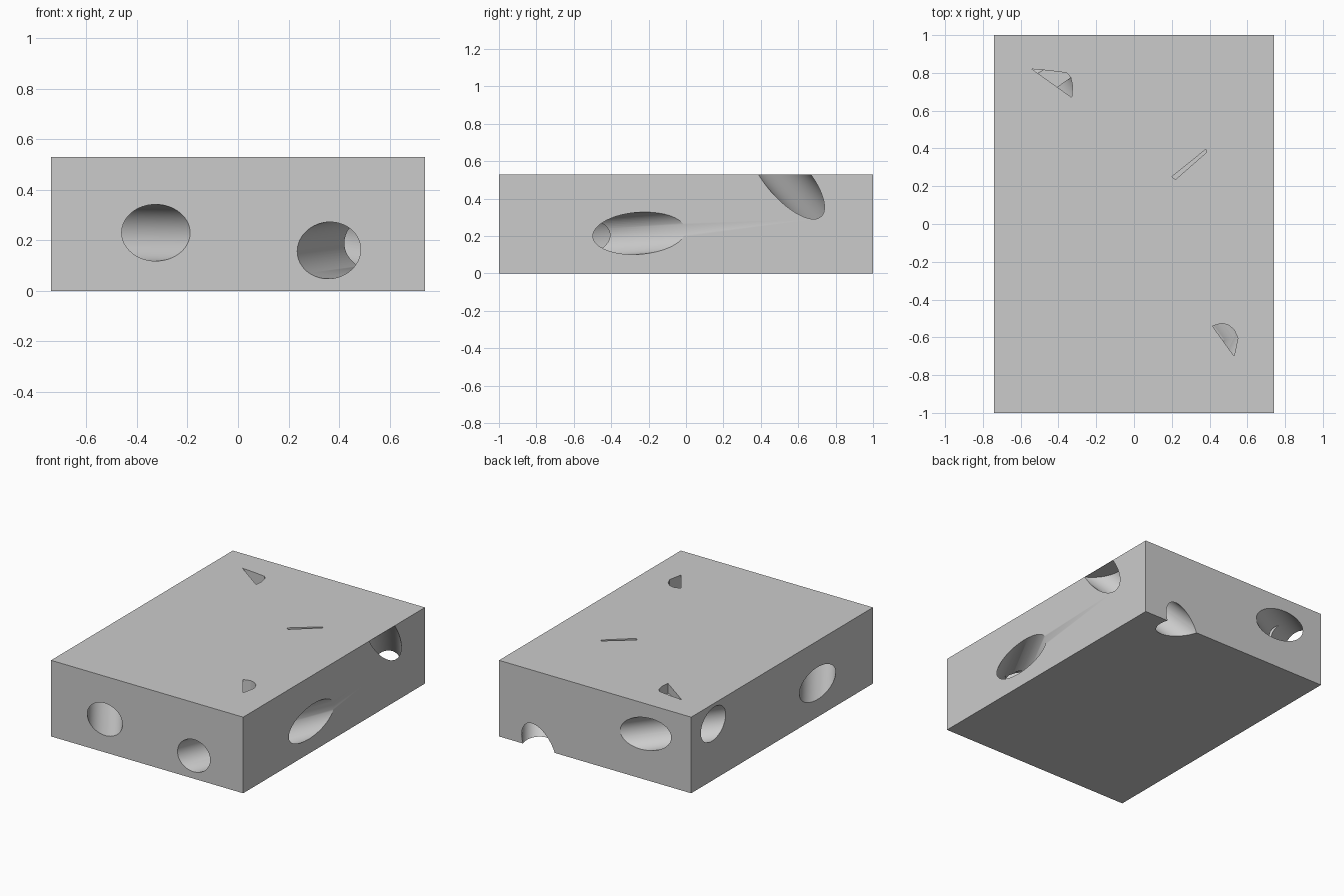
import bpy, bmesh
from mathutils import Vector

if "Cube" in bpy.data.objects:
    bpy.data.objects.remove(bpy.data.objects["Cube"])

W, D, H, R = 0.74, 1.0, 0.53, 0.112
SKIN = 0.002


def finish(name, bm):
    bmesh.ops.recalc_face_normals(bm, faces=bm.faces)
    me = bpy.data.meshes.new(name)
    bm.to_mesh(me)
    bm.free()
    ob = bpy.data.objects.new(name, me)
    bpy.context.collection.objects.link(ob)
    return ob


def prism(name, outline, z0, z1):
    bm = bmesh.new()
    face = bm.faces.new([bm.verts.new((x, y, z0)) for x, y in outline])
    ext = bmesh.ops.extrude_face_region(bm, geom=[face])
    verts = [g for g in ext["geom"] if isinstance(g, bmesh.types.BMVert)]
    bmesh.ops.translate(bm, vec=(0, 0, z1 - z0), verts=verts)
    return finish(name, bm)


def tunnel(name, a, b, extend=0.5):
    a, b = Vector(a), Vector(b)
    d = (b - a).normalized()
    a, b = a - d * extend, b + d * extend
    bm = bmesh.new()
    bmesh.ops.create_cone(bm, cap_ends=True, segments=64, radius1=R, radius2=R,
                          depth=(b - a).length)
    rot = d.to_track_quat('Z', 'Y').to_matrix().to_4x4()
    bmesh.ops.transform(bm, matrix=rot, verts=bm.verts)
    bmesh.ops.translate(bm, vec=(a + b) / 2, verts=bm.verts)
    return finish(name, bm)


def carve(ob, cutters):
    for c in cutters:
        m = ob.modifiers.new("cut", 'BOOLEAN')
        m.operation, m.solver, m.object = 'DIFFERENCE', 'EXACT', c
        c.hide_render = True
    bpy.context.view_layer.objects.active = ob
    for m in list(ob.modifiers):
        bpy.ops.object.modifier_apply(modifier=m.name)


# solid block and the thin lid that closes the top
rect = [(-W, -D), (W, -D), (W, D), (-W, D)]
block = prism("block", rect, 0, H - SKIN)
lid = prism("top_skin", rect, H - SKIN, H)

# tunnels cutting across the four corners, and one inner gallery
tunnels = [
    tunnel("tunnel_front_right", (0.36, -1, 0.16), (W, -0.25, 0.215)),
    tunnel("tunnel_front_left", (-0.325, -1, 0.23), (-W, -0.39, 0.235)),
    tunnel("tunnel_back_left", (-W, 0.757, 0.39), (-0.39, 1, 0.32)),
    tunnel("tunnel_back_right", (W, 0.54, 0.51), (0.43, 1, -0.01)),
    tunnel("inner_gallery", (0.55, -0.62, 0.19), (-0.4, 0.72, 0.36), 0),
]

# small openings in the top
shapes = {
    "opening_back": ([(-0.54, 0.82), (-0.33, 0.67), (-0.325, 0.73), (-0.335, 0.775),
                      (-0.355, 0.80), (-0.45, 0.812)], 0.3),
    "opening_middle": ([(0.2, 0.25), (0.22, 0.236), (0.385, 0.38), (0.38, 0.395)], 0.45),
    "opening_front": ([(0.415, -0.54), (0.53, -0.70), (0.55, -0.605), (0.53, -0.56),
                       (0.50, -0.535), (0.465, -0.526)], 0.2),
}
shafts = [prism(n, o, z, H + 0.1) for n, (o, z) in shapes.items()]

carve(block, tunnels + shafts)
carve(lid, shafts)

for c in tunnels + shafts:
    bpy.data.objects.remove(c)

for ob in (block, lid):
    bpy.ops.object.select_all(action='DESELECT')
    ob.select_set(True)
    bpy.context.view_layer.objects.active = ob
    bpy.ops.object.shade_smooth_by_angle()
